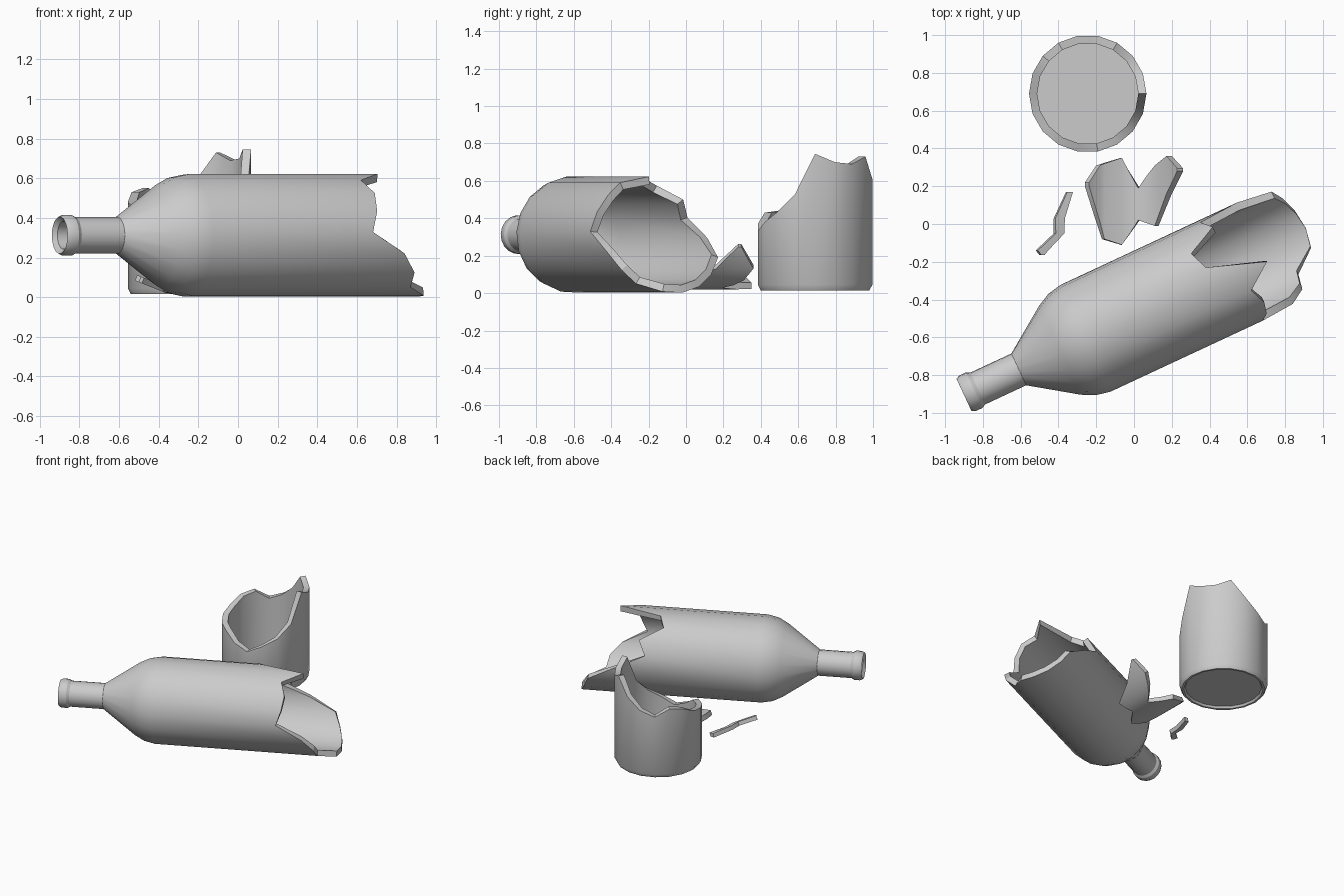
import bpy, bmesh, math
from mathutils import Matrix, Vector

if "Cube" in bpy.data.objects:
    bpy.data.objects.remove(bpy.data.objects["Cube"])

SIDES = 18


def finish(name, bm, matrix=None):
    bmesh.ops.recalc_face_normals(bm, faces=bm.faces)
    mesh = bpy.data.meshes.new(name)
    bm.to_mesh(mesh)
    bm.free()
    ob = bpy.data.objects.new(name, mesh)
    bpy.context.collection.objects.link(ob)
    if matrix:
        ob.matrix_world = matrix
    bpy.ops.object.select_all(action='DESELECT')
    ob.select_set(True)
    bpy.context.view_layer.objects.active = ob
    bpy.ops.object.shade_smooth_by_angle(angle=math.radians(28))
    return ob


def broken_shell(name, outer, inner, rim, radius, thick, start, closed, matrix):
    """Lathe a hollow shell whose open end follows the jagged rim heights."""
    bm = bmesh.new()
    angles = [math.radians(start + 360 / SIDES * i) for i in range(SIDES)]

    def ring(r, heights):
        return [bm.verts.new((r * math.cos(a), r * math.sin(a), h))
                for a, h in zip(angles, heights)]
    rings = [ring(r, [h] * SIDES) for r, h in outer]
    rings += [ring(radius, rim), ring(radius - thick, rim)]
    rings += [ring(r, [h] * SIDES) for r, h in inner]
    pairs = list(zip(rings, rings[1:]))
    if closed:
        bm.faces.new(rings[0])
        bm.faces.new(rings[-1])
    else:
        pairs.append((rings[-1], rings[0]))
    for a, b in pairs:
        for i in range(SIDES):
            j = (i + 1) % SIDES
            bm.faces.new((a[i], a[j], b[j], b[i]))
    return finish(name, bm, matrix)


def shard(name, pairs, thick):
    """Strip between pairs of outline points, thickened upwards."""
    bm = bmesh.new()
    low = [[bm.verts.new(p) for p in pair] for pair in pairs]
    faces = [bm.faces.new((a[0], b[0], b[1], a[1])) for a, b in zip(low, low[1:])]
    bm.normal_update()
    bmesh.ops.solidify(bm, geom=faces, thickness=-thick if faces[0].normal.z > 0 else thick)
    return finish(name, bm)


# Lying upper part of the bottle: neck, shoulder and broken body
t = math.radians(25)
bottle_matrix = Matrix((
    (-math.sin(t), 0, math.cos(t), -0.90),
    (math.cos(t), 0, math.sin(t), -0.905),
    (0, 1, 0, 0.3125),
    (0, 0, 0, 1)))
broken_shell(
    "bottle_body",
    outer=[(0.094, 0), (0.104, 0.02), (0.104, 0.06), (0.093, 0.08), (0.093, 0.32),
           (0.26, 0.56), (0.296, 0.63), (0.3125, 0.71)],
    inner=[(0.27, 0.71), (0.225, 0.57), (0.07, 0.335), (0.07, 0.02)],
    rim=[1.52, 1.57, 1.407, 1.445, 1.752, 1.612, 1.648, 1.634, 1.60,
         1.781, 1.86, 1.874, 1.995, 2.013, 2.0, 1.97, 1.93, 1.74],
    radius=0.3125, thick=0.042, start=17, closed=False, matrix=bottle_matrix)

# Standing base of the bottle
broken_shell(
    "bottle_base",
    outer=[(0.27, 0.03), (0.28, 0.015), (0.295, 0.015), (0.311, 0.045)],
    inner=[(0.268, 0.055)],
    rim=[0.745, 0.70, 0.69, 0.73, 0.61, 0.53, 0.49, 0.55, 0.53,
         0.48, 0.46, 0.44, 0.43, 0.37, 0.33, 0.38, 0.435, 0.53],
    radius=0.311, thick=0.043, start=0, closed=True,
    matrix=Matrix.Translation((-0.245, 0.69, 0)))

# Large curved shard, lying like a trough
outline = [(-0.26, 0.20, 0.22), (-0.20, 0.01, 0.31), (-0.17, -0.08, 0.32),
           (-0.07, -0.11, 0.35), (-0.02, -0.05, 0.27), (0.03, 0.02, 0.19),
           (0.08, 0.005, 0.255), (0.13, -0.01, 0.31), (0.20, 0.16, 0.36),
           (0.26, 0.28, 0.295)]


def trough(x):
    return 0.325 - math.sqrt(0.305 ** 2 - (x + 0.035) ** 2)


shard("large_shard",
      [((x, a, trough(x)), (x, b, trough(x))) for x, a, b in outline], 0.035)

# Small narrow shard
rows = [(-0.165, -0.50, -0.485), (-0.14, -0.52, -0.465), (-0.05, -0.425, -0.38),
        (0.03, -0.425, -0.375), (0.17, -0.36, -0.33)]


def slope(x):
    return 0.02 + 0.4 * max(0, -0.36 - x)


shard("small_shard",
      [((a, y, slope(a)), (b, y, slope(b))) for y, a, b in rows], 0.03)
